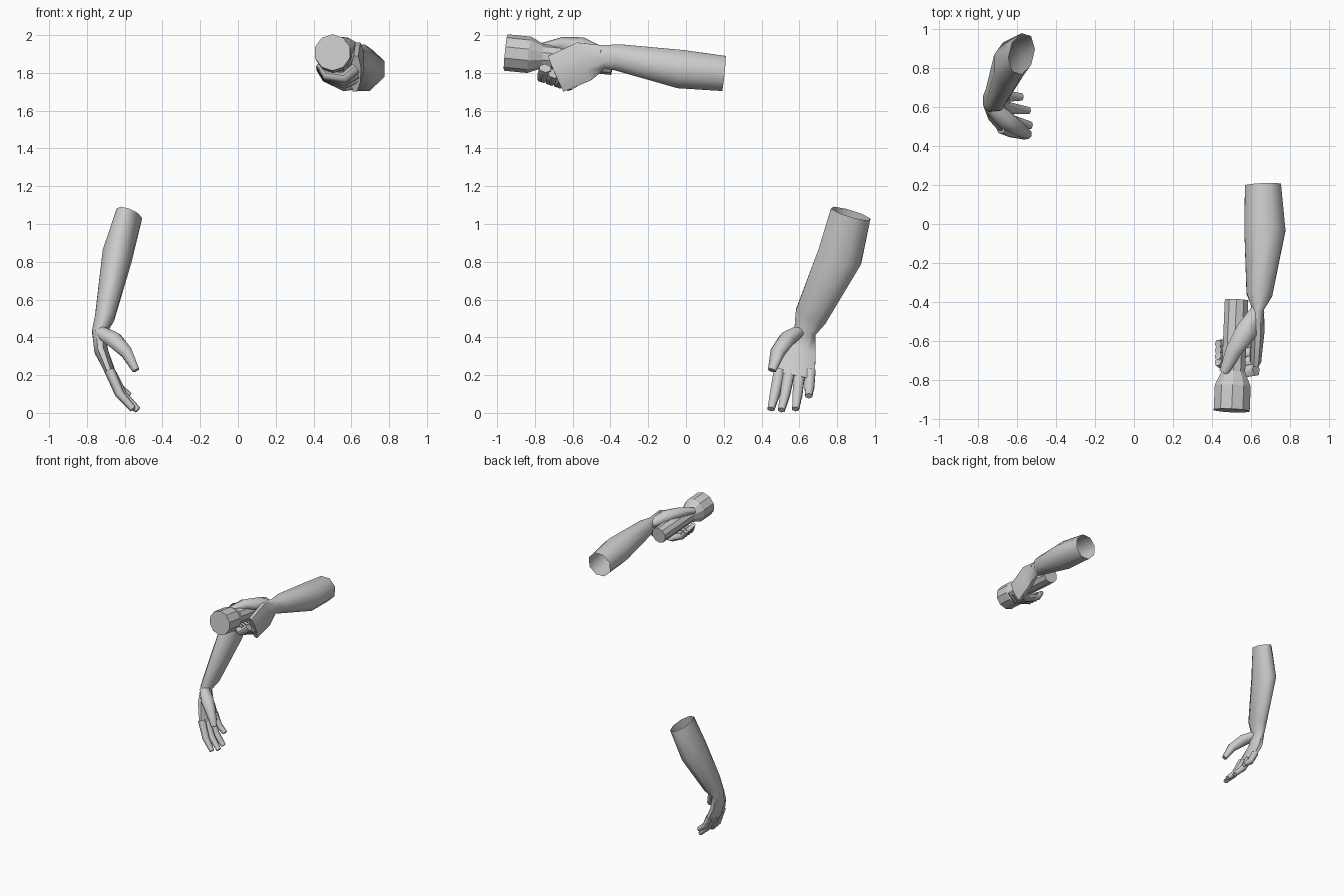
import bpy, bmesh, math
from mathutils import Vector

cube = bpy.data.objects.get("Cube")
if cube:
    bpy.data.objects.remove(cube)

grey = bpy.data.materials.new("plain grey")
grey.use_nodes = True
grey.diffuse_color = (0.6, 0.6, 0.6, 1)
grey.node_tree.nodes["Principled BSDF"].inputs["Base Color"].default_value = (0.6, 0.6, 0.6, 1)


def loft(name, rings, sides=8, open_start=False, sharp=45):
    """Skin rings of (centre, half-width vector, half-thickness)."""
    bm = bmesh.new()
    centres = [Vector(r[0]) for r in rings]
    loops = []
    for i, (_, width, thick) in enumerate(rings):
        along = (centres[min(i + 1, len(rings) - 1)] - centres[max(i - 1, 0)]).normalized()
        side = Vector(width)
        length = side.length
        side = (side - along * side.dot(along)).normalized()
        across = along.cross(side)
        loop = []
        for k in range(sides):
            a = math.tau * (k + 0.5) / sides
            stretch = 1 / math.cos(math.pi / sides)
            loop.append(bm.verts.new(centres[i] + stretch * (side * length * math.cos(a) + across * thick * math.sin(a))))
        loops.append(loop)
    for a, b in zip(loops, loops[1:]):
        for k in range(sides):
            n = (k + 1) % sides
            bm.faces.new((a[k], a[n], b[n], b[k]))
    bm.faces.new(loops[-1])
    if not open_start:
        bm.faces.new(loops[0][::-1])
    bmesh.ops.recalc_face_normals(bm, faces=bm.faces)
    mesh = bpy.data.meshes.new(name)
    bm.to_mesh(mesh)
    bm.free()
    mesh.materials.append(grey)
    obj = bpy.data.objects.new(name, mesh)
    bpy.context.collection.objects.link(obj)
    if sharp:
        bpy.ops.object.select_all(action="DESELECT")
        obj.select_set(True)
        bpy.context.view_layer.objects.active = obj
        bpy.ops.object.shade_smooth_by_angle(angle=math.radians(sharp))
    return obj


def digit(name, path, radii, side):
    """A finger or thumb: a six-sided tapering tube."""
    side = Vector(side).normalized()
    loft(name, [(p, side * r, r * 0.85) for p, r in zip(path, radii)], 6, sharp=65)


names = ["index", "middle", "ring", "little"]

# Right forearm and palm, hanging down
loft("right_forearm_and_palm", [
    ((-.575, .872, 1.055), (.02, .093, -.045), .062),
    ((-.64, .815, .83), (0, .11, -.045), .078),
    ((-.705, .66, .51), (0, .085, -.01), .052),
    ((-.735, .63, .43), (0, .058, 0), .038),
    ((-.725, .61, .33), (0, .078, 0), .036),
    ((-.665, .575, .19), (0, .108, .01), .024),
], open_start=True, sharp=60)

# Right fingers, relaxed and curling inward
right_tips = [(-.555, .45, .02), (-.53, .505, .015), (-.54, .58, .02), (-.575, .65, .09)]
for i, (n, tip) in enumerate(zip(names, right_tips)):
    base = Vector((-.68, .495 + .054 * i, .225))
    tip = Vector(tip)
    bend = base.lerp(tip, 0.55) + Vector((-.015, 0, -.012))
    digit("right_%s_finger" % n, [base, bend, tip], [.029, .026, .018], (0, 1, 0))

# Right thumb
digit("right_thumb", [(-.73, .60, .43), (-.66, .535, .39), (-.59, .485, .32), (-.54, .455, .225)],
      [.035, .046, .036, .02], (0, .8, .4))

# Left forearm and palm, reaching forward
loft("left_forearm_and_palm", [
    ((.66, .20, 1.797), (0, .03, .088), .092),
    ((.67, -.03, 1.82), (0, 0, .102), .105),
    ((.642, -.36, 1.882), (0, 0, .07), .066),
    ((.635, -.435, 1.885), (0, 0, .062), .03),
    ((.635, -.54, 1.86), (0, -.02, .105), .033),
    ((.622, -.69, 1.795), (0, -.07, .075), .028),
], open_start=True, sharp=60)

# Left fingers wrapped beneath the torch
for i, n in enumerate(names):
    digit("left_%s_finger" % n, [
        (.625, -.745 + .047 * i, 1.825 - .028 * i),
        (.565, -.755 + .043 * i, 1.775 - .014 * i),
        (.465, -.725 + .036 * i, 1.785 - .003 * i),
        (.43, -.705 + .03 * i, 1.845 - .006 * i),
    ], [.03, .031, .026, .02], (0, 1, .1))

# Left thumb lying along the top of the torch
digit("left_thumb", [(.635, -.44, 1.9), (.575, -.55, 1.935), (.51, -.65, 1.95), (.46, -.76, 1.935)],
      [.035, .055, .042, .024], (1, -.5, 0))

# Torch: straight handle flaring into a wide head
rear, front = Vector((.525, -.39, 1.852)), Vector((.5, -.955, 1.908))
profile = [(0, .06), (.65, .06), (.78, .092), (1, .092)]
loft("torch", [(rear.lerp(front, t), (r, 0, 0), r) for t, r in profile], 10, sharp=0)
